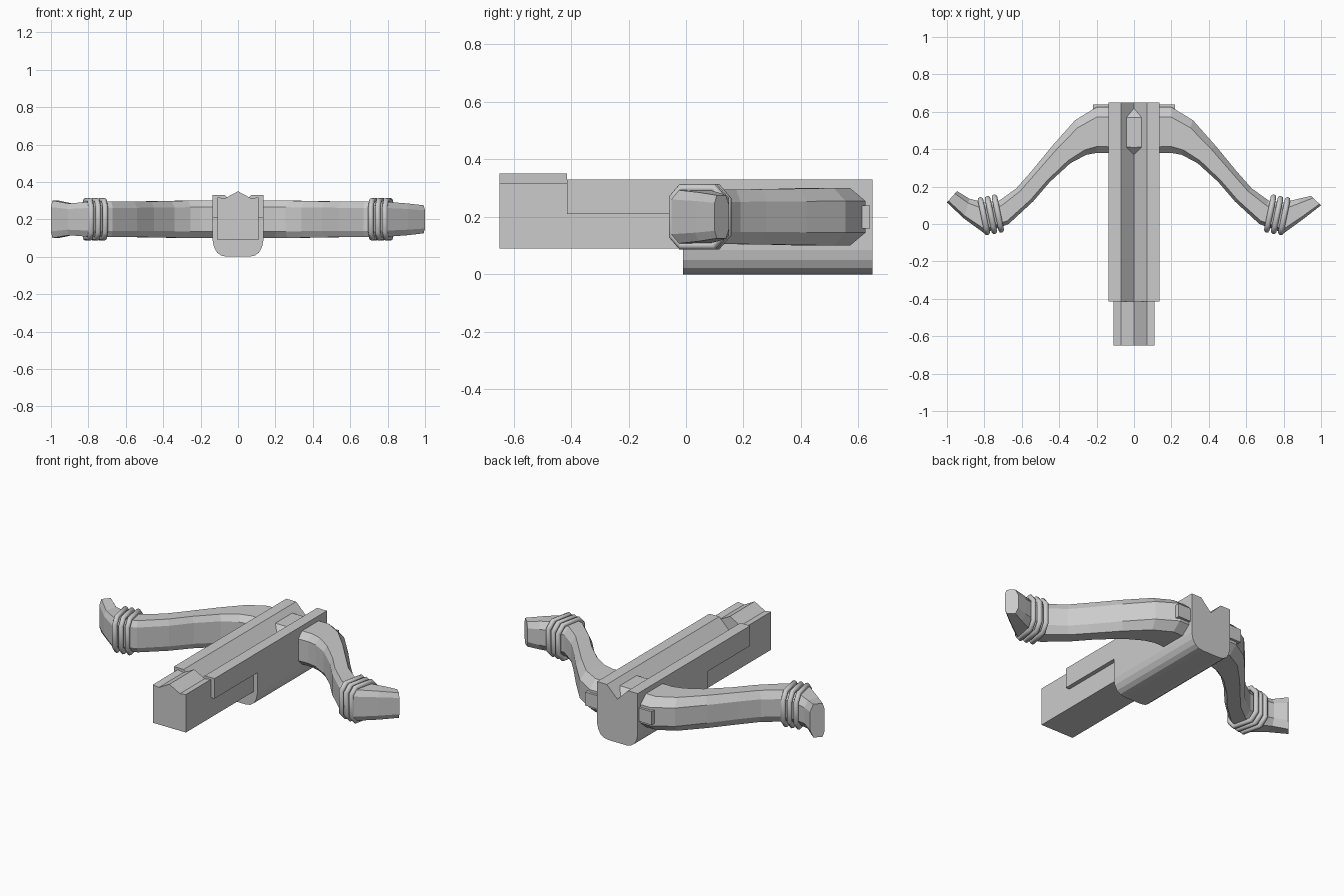
import bpy, bmesh
from mathutils import Vector

if "Cube" in bpy.data.objects:
    bpy.data.objects.remove(bpy.data.objects["Cube"])


def loft(name, rings):
    """Skin a list of closed rings and cap both ends."""
    bm = bmesh.new()
    loops = [[bm.verts.new(p) for p in r] for r in rings]
    n = len(loops[0])
    for a, b in zip(loops, loops[1:]):
        for i in range(n):
            j = (i + 1) % n
            bm.faces.new((a[i], a[j], b[j], b[i]))
    bm.faces.new(loops[0])
    bm.faces.new(loops[-1])
    bmesh.ops.recalc_face_normals(bm, faces=bm.faces)
    me = bpy.data.meshes.new(name)
    bm.to_mesh(me)
    bm.free()
    ob = bpy.data.objects.new(name, me)
    bpy.context.collection.objects.link(ob)
    return ob


def prism(name, half, y0, y1):
    """Extrude a mirrored profile (right half, top centre to bottom) along y."""
    prof = half + [(-x, z) for x, z in reversed(half) if x > 0]
    return loft(name, [[(x, y, z) for x, z in prof] for y in (y0, y1)])


# Stock: ridged rear block, grooved middle rail, deep rounded fore-end
prism("rear_stock", [(0, .35), (.07, .312), (.11, .318), (.11, .09)], -.65, -.415)
groove = [(0, .26), (.07, .33), (.135, .33)]
prism("middle_rail", groove + [(.135, .21), (.11, .21), (.11, .09)], -.415, -.01)
prism("fore_end", groove + [(.135, .085), (.128, .05), (.112, .022), (.09, .006), (.06, 0)],
      -.01, .65)

# Plate where the limbs cross the fore-end
prism("limb_plate", [(.22, .24), (.22, .16)], .59, .64)

ZC = .2
# Limb stations: outer edge x, y, inner edge x, y, half height
LIMB = [(.0, .625, .0, .375, .1), (.2, .625, .2, .38, .1), (.315, .555, .255, .37, .1),
        (.435, .42, .34, .325, .098), (.55, .28, .45, .225, .096), (.63, .19, .54, .12, .095),
        (.72, .125, .67, .0, .095), (.80, .115, .80, -.05, .093), (.88, .135, .91, .03, .085)]
TIP = {-1: (.946, .176, 1.0, .115, .1), 1: (.946, .15, 1.0, .1, .075)}


def section(s, side):
    ox, oy, ix, iy, h = s
    o, i = Vector((ox * side, oy, ZC)), Vector((ix * side, iy, ZC))
    # Chamfered section as (fraction outer to inner, fraction of half height)
    shape = [(0, .55), (.22, 1), (.86, 1), (1, .65), (1, -.65), (.86, -1), (.22, -1), (0, -.55)]
    return [o.lerp(i, t) + Vector((0, 0, h * k)) for t, k in shape]


for side, label in ((-1, "left"), (1, "right")):
    loft(label + "_limb", [section(s, side) for s in LIMB + [TIP[side]]])

    # Three cord rings tied round each limb
    for n, (cx, cy) in enumerate(((.803, .042), (.765, .048), (.728, .056))):
        u = Vector((side * .2, .98, 0))
        c = Vector((side * cx, cy, ZC))
        cu = bpy.data.curves.new(label + "_cord", "CURVE")
        cu.dimensions = "3D"
        cu.bevel_depth = .015
        cu.bevel_resolution = 2
        pts = [(.09, .06), (.055, .1), (-.06, .1), (-.09, .065)]
        pts += [(a, -b) for a, b in reversed(pts)]
        sp = cu.splines.new("POLY")
        sp.points.add(len(pts) - 1)
        for p, (a, b) in zip(sp.points, pts):
            p.co = (*(c + u * a + Vector((0, 0, b))), 1)
        sp.use_cyclic_u = True
        sp.use_smooth = True
        ob = bpy.data.objects.new(f"{label}_cord_{n + 1}", cu)
        bpy.context.collection.objects.link(ob)
